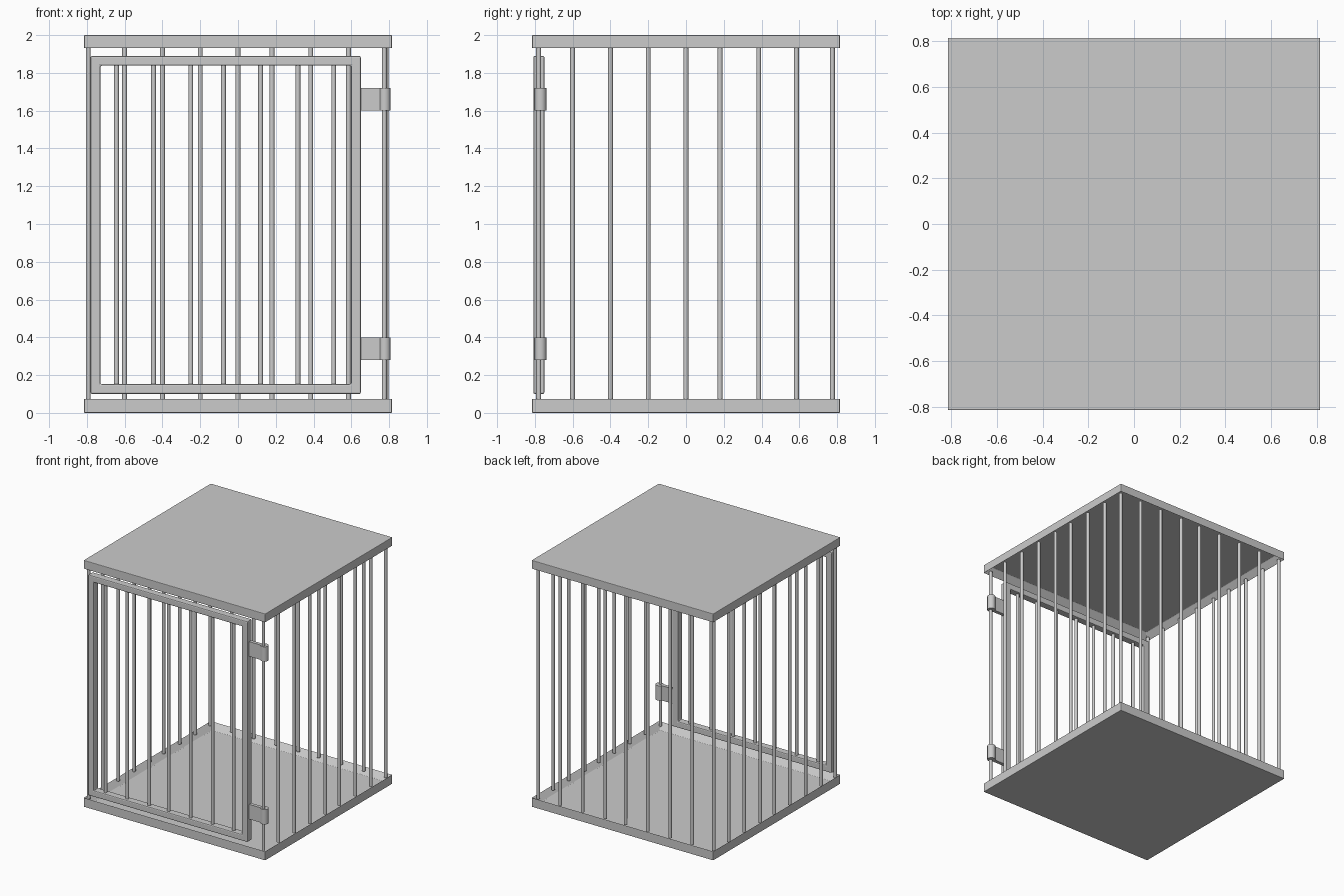
import bpy, bmesh
from mathutils import Vector

if "Cube" in bpy.data.objects:
    bpy.data.objects.remove(bpy.data.objects["Cube"], do_unlink=True)

GREY = (0.6, 0.6, 0.6, 1)
steel = bpy.data.materials.new("grey_steel")
steel.use_nodes = True
steel.diffuse_color = GREY
steel.node_tree.nodes["Principled BSDF"].inputs["Base Color"].default_value = GREY

HALF = 0.815   # half width of the cage
RIM = 0.06     # rim width of floor and roof trays
R = 0.013      # bar radius


def finish(name, bm, bevel=0.0, smooth=False):
    mesh = bpy.data.meshes.new(name)
    bmesh.ops.recalc_face_normals(bm, faces=bm.faces)
    bm.to_mesh(mesh)
    bm.free()
    mesh.materials.append(steel)
    obj = bpy.data.objects.new(name, mesh)
    bpy.context.collection.objects.link(obj)
    if bevel:
        mod = obj.modifiers.new("soft_edges", 'BEVEL')
        mod.width = bevel
        mod.segments = 2
    if smooth:
        bpy.ops.object.select_all(action='DESELECT')
        obj.select_set(True)
        bpy.context.view_layer.objects.active = obj
        bpy.ops.object.shade_smooth_by_angle()
    return obj


def box(bm, lo, hi):
    verts = bmesh.ops.create_cube(bm, size=1)["verts"]
    for v in verts:
        v.co = Vector([hi[i] if v.co[i] > 0 else lo[i] for i in range(3)])


def tray(name, z0, z1, side):
    """Square slab with a recess on the side facing the cage interior."""
    bm = bmesh.new()
    box(bm, (-HALF, -HALF, z0), (HALF, HALF, z1))
    bm.normal_update()
    face = next(f for f in bm.faces if f.normal.z * side > 0.9)
    bmesh.ops.inset_region(bm, faces=[face], thickness=RIM)
    bmesh.ops.translate(bm, verts=face.verts, vec=(0, 0, -0.05 * side))
    finish(name, bm, 0.004)


def rod(name, x, y, z0, z1, radius=R):
    bm = bmesh.new()
    bmesh.ops.create_cone(bm, cap_ends=True, segments=16, radius1=radius,
                          radius2=radius, depth=z1 - z0)
    bmesh.ops.translate(bm, verts=bm.verts, vec=(x, y, (z0 + z1) / 2))
    return finish(name, bm, smooth=True)


# Floor and roof
tray("floor_tray", 0, 0.075, 1)
tray("roof_tray", 1.93, 2, -1)

# Side, back and corner bars
inner = [-0.6, -0.4, -0.2, 0.0, 0.18, 0.385, 0.585]
for p in inner:
    rod("right_bar", -0.793, p, 0.06, 1.94)
    rod("left_bar", 0.783, p, 0.06, 1.94)
    rod("back_bar", p, 0.775, 0.06, 1.94)
for x, y in ((-0.793, -0.78), (0.775, -0.78), (-0.793, 0.775), (0.783, 0.775)):
    rod("corner_bar", x, y, 0.06, 1.94)

# Door frame: rectangular ring
X0, X1, Z0, Z1 = -0.78, 0.65, 0.10, 1.89
Y0, Y1, W = -0.808, -0.75, 0.052
bm = bmesh.new()
rings = []
for y, d in ((Y0, 0), (Y1, 0), (Y1, W), (Y0, W)):
    rings.append([bm.verts.new((x, y, z)) for x, z in (
        (X0 + d, Z0 + d), (X1 - d, Z0 + d), (X1 - d, Z1 - d), (X0 + d, Z1 - d))])
for i, ring in enumerate(rings):
    following = rings[(i + 1) % 4]
    for k in range(4):
        n = (k + 1) % 4
        bm.faces.new((ring[k], ring[n], following[n], following[k]))
finish("door_frame", bm, 0.008)

# Door bars
for x in (-0.643, -0.447, -0.25, -0.077, 0.12, 0.317, 0.507):
    rod("door_bar", x, (Y0 + Y1) / 2, Z0 + W / 2, Z1 - W / 2)

# Hinges: leaf plate and knuckle around the corner bar
for z in (0.28, 1.60):
    bm = bmesh.new()
    box(bm, (X1 - 0.01, -0.785, z), (0.775, -0.757, z + 0.12))
    finish("hinge_leaf", bm)
    rod("hinge_knuckle", 0.777, -0.77, z, z + 0.12, 0.031)
